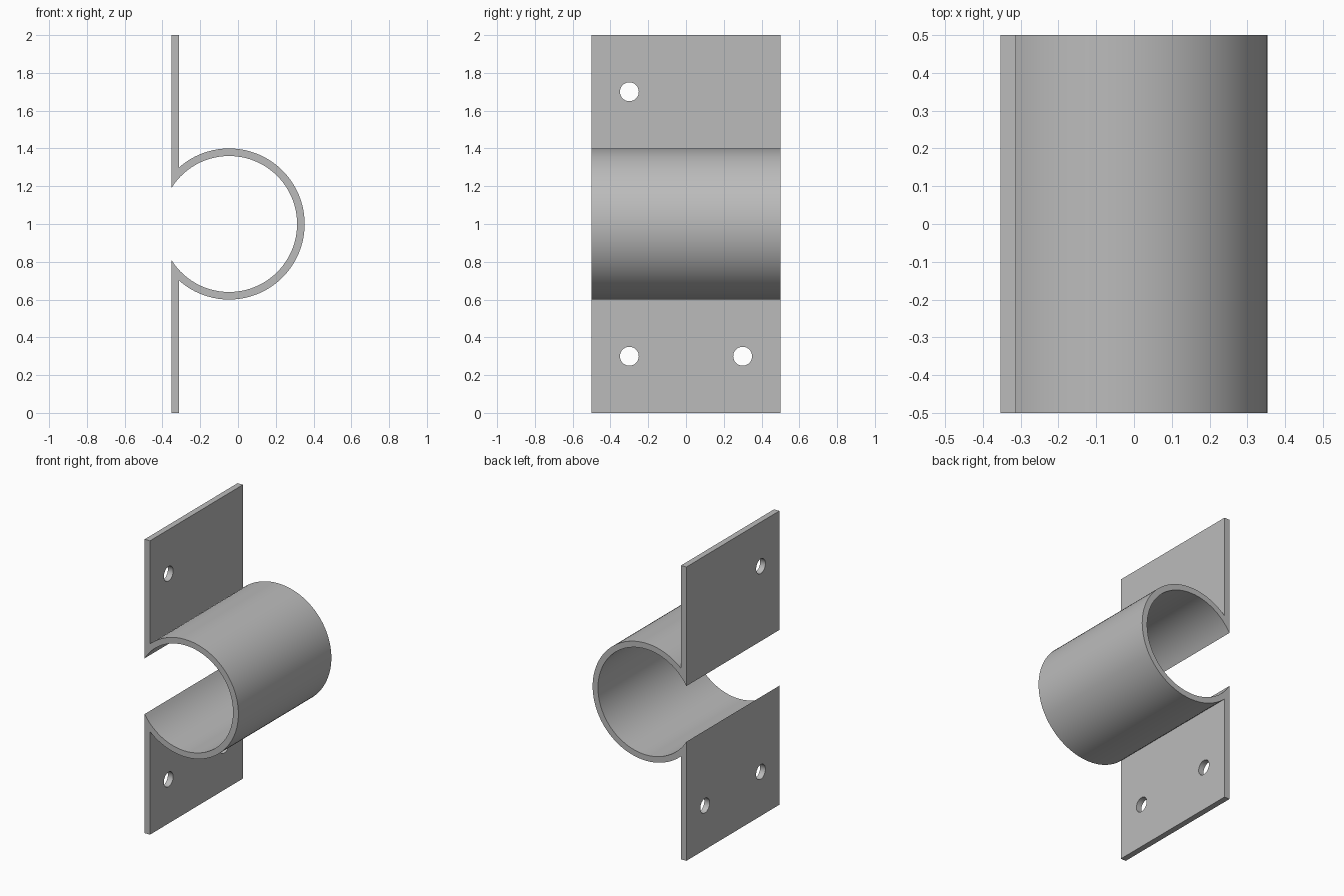
import bpy, bmesh
from math import acos, cos, sin, pi, radians

cube = bpy.data.objects.get("Cube")
if cube:
    bpy.data.objects.remove(cube, do_unlink=True)

BACK, FACE = -0.353, -0.313      # the two sides of the flange plates
CX, CZ = -0.047, 1.0             # tube axis
R_OUT, R_IN = 0.40, 0.36
HALF_LEN, HEIGHT = 0.5, 2.0
SEGMENTS = 72

steel = bpy.data.materials.new("plain grey steel")
steel.use_nodes = True
grey = (0.5, 0.5, 0.5, 1)
steel.diffuse_color = grey
steel.node_tree.nodes["Principled BSDF"].inputs["Base Color"].default_value = grey


def arc(radius, stop_x):
    """Open arc around the tube axis, from the lower to the upper crossing of stop_x."""
    a = acos((stop_x - CX) / radius)
    angles = [-a + 2 * a * i / SEGMENTS for i in range(SEGMENTS + 1)]
    return [(CX + radius * cos(t), CZ + radius * sin(t)) for t in angles]


def add_object(name, bm):
    bmesh.ops.recalc_face_normals(bm, faces=bm.faces)
    mesh = bpy.data.meshes.new(name)
    bm.to_mesh(mesh)
    bm.free()
    mesh.materials.append(steel)
    obj = bpy.data.objects.new(name, mesh)
    bpy.context.collection.objects.link(obj)
    return obj


# Clamp profile: lower flange, open tube and upper flange in one bent strip
outline = [(BACK, 0), (FACE, 0)] + arc(R_OUT, FACE)
outline += [(FACE, HEIGHT), (BACK, HEIGHT)] + arc(R_IN, BACK)[::-1]
bm = bmesh.new()
profile = bm.faces.new([bm.verts.new((x, -HALF_LEN, z)) for x, z in outline])
extruded = bmesh.ops.extrude_face_region(bm, geom=[profile], use_keep_orig=True)
bmesh.ops.translate(bm, vec=(0, 2 * HALF_LEN, 0),
                    verts=[v for v in extruded["geom"] if isinstance(v, bmesh.types.BMVert)])
clamp = add_object("pipe_clamp", bm)

# Four bolt holes through the flanges
bm = bmesh.new()
for y in (-0.3, 0.3):
    for z in (0.3, 1.7):
        made = bmesh.ops.create_cone(bm, cap_ends=True, segments=32,
                                     radius1=0.05, radius2=0.05, depth=0.2)
        for v in made["verts"]:
            px, py, pz = v.co
            v.co = (pz + (BACK + FACE) / 2, py + y, px + z)
cutter = add_object("bolt_hole_cutter", bm)
cutter.hide_render = True
cutter.hide_viewport = True

holes = clamp.modifiers.new("bolt_holes", "BOOLEAN")
holes.operation = "DIFFERENCE"
holes.solver = "EXACT"
holes.object = cutter

# Apply the holes, then drop the helper
bpy.context.view_layer.objects.active = clamp
clamp.select_set(True)
bpy.ops.object.modifier_apply(modifier=holes.name)
bpy.data.objects.remove(cutter, do_unlink=True)
bpy.ops.object.shade_smooth_by_angle(angle=radians(30))
